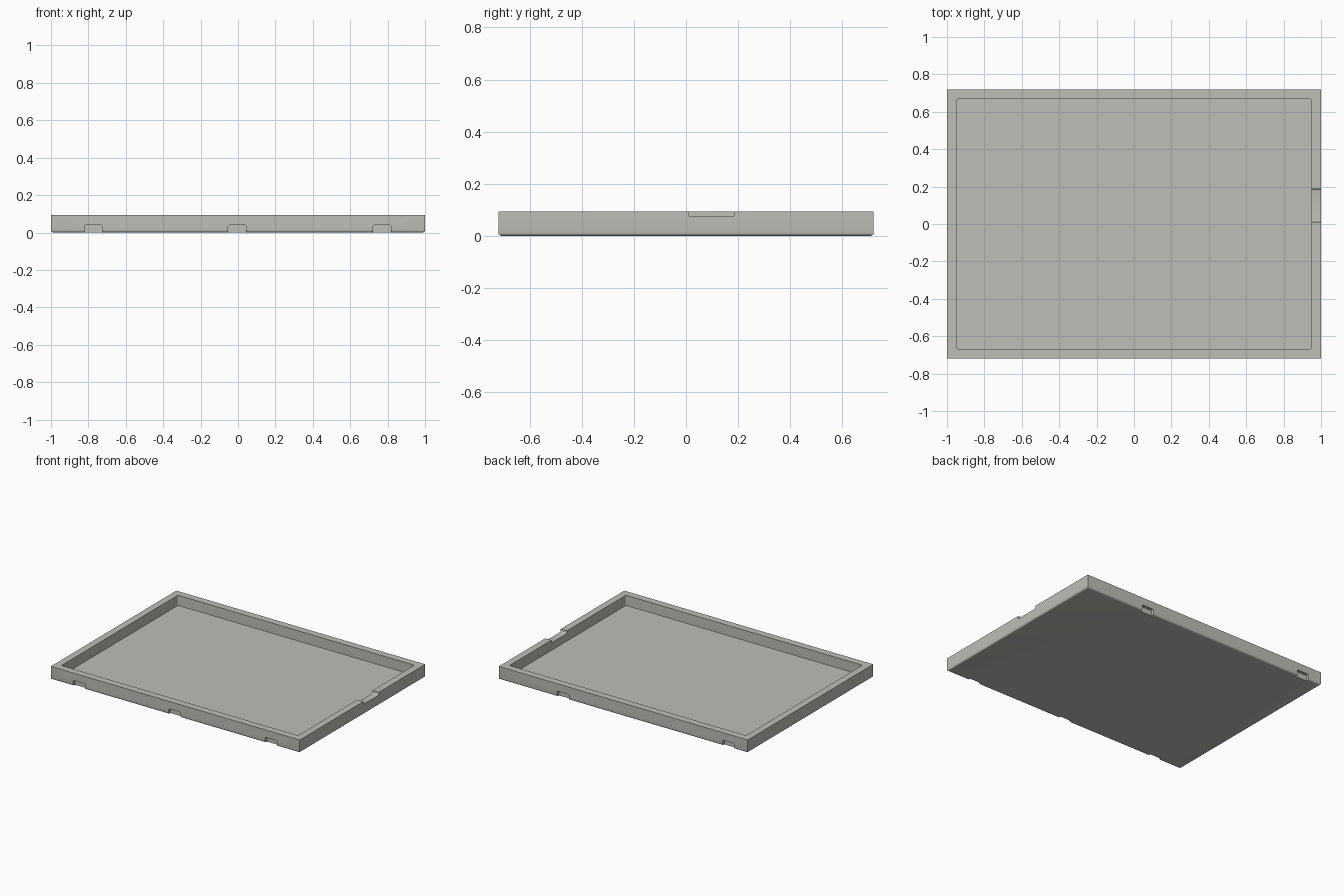
import bpy
import bmesh
import math

if "Cube" in bpy.data.objects:
    bpy.data.objects.remove(bpy.data.objects["Cube"])

W, D, H = 1.0, 0.72, 0.094   # half width, half depth, height
FLOOR = 0.02

grey = bpy.data.materials.new("warm_grey")
grey.diffuse_color = (0.52, 0.52, 0.48, 1)
grey.use_nodes = True
grey.node_tree.nodes["Principled BSDF"].inputs["Base Color"].default_value = grey.diffuse_color


def box(name, lo, hi, radius=0.0, pick=None, segments=4):
    """Box between two corners; edges chosen by pick(edge) are rounded."""
    bm = bmesh.new()
    bmesh.ops.create_cube(bm, size=1)
    for v in bm.verts:
        v.co = [l + (c + 0.5) * (h - l) for c, l, h in zip(v.co, lo, hi)]
    if pick:
        bmesh.ops.bevel(bm, geom=[e for e in bm.edges if pick(e)], offset=radius,
                        segments=segments, profile=0.5, affect='EDGES')
    mesh = bpy.data.meshes.new(name)
    bm.to_mesh(mesh)
    bm.free()
    mesh.materials.append(grey)
    obj = bpy.data.objects.new(name, mesh)
    bpy.context.collection.objects.link(obj)
    return obj


def along(axis):
    return lambda e: abs((e.verts[0].co - e.verts[1].co)[axis]) > 1e-4


# Tray body with a rounded underside edge
tray = box("tray", (-W, -D, 0), (W, D, H), 0.013,
           lambda e: all(v.co.z < 1e-4 for v in e.verts), 5)

# Main recess with small corner fillets
cutters = [box("recess_cutter", (-0.95, -0.668, FLOOR), (0.95, 0.668, 0.3),
               0.01, along(2))]

# Finger notch in the right rim
cutters.append(box("finger_notch_cutter", (0.93, 0.01, 0.074), (1.1, 0.187, 0.2),
                   0.008, along(0)))

# Shallow latch pockets: three at the front, two at the back
for x, side in ((-0.773, -1), (-0.005, -1), (0.77, -1), (0.484, 1), (-0.845, 1)):
    y0, y1 = sorted((side * (D - 0.022), side * (D + 0.1)))
    cutters.append(box("latch_pocket_cutter", (x - 0.048, y0, -0.05),
                       (x + 0.048, y1, 0.04), 0.008, along(1)))

# Cut everything and remove the helpers
bpy.context.view_layer.objects.active = tray
tray.select_set(True)
for c in cutters:
    mod = tray.modifiers.new("cut", 'BOOLEAN')
    mod.operation = 'DIFFERENCE'
    mod.solver = 'EXACT'
    mod.object = c
    bpy.ops.object.modifier_apply(modifier=mod.name)
    bpy.data.objects.remove(c, do_unlink=True)

bpy.ops.object.shade_smooth_by_angle(angle=math.radians(30))
